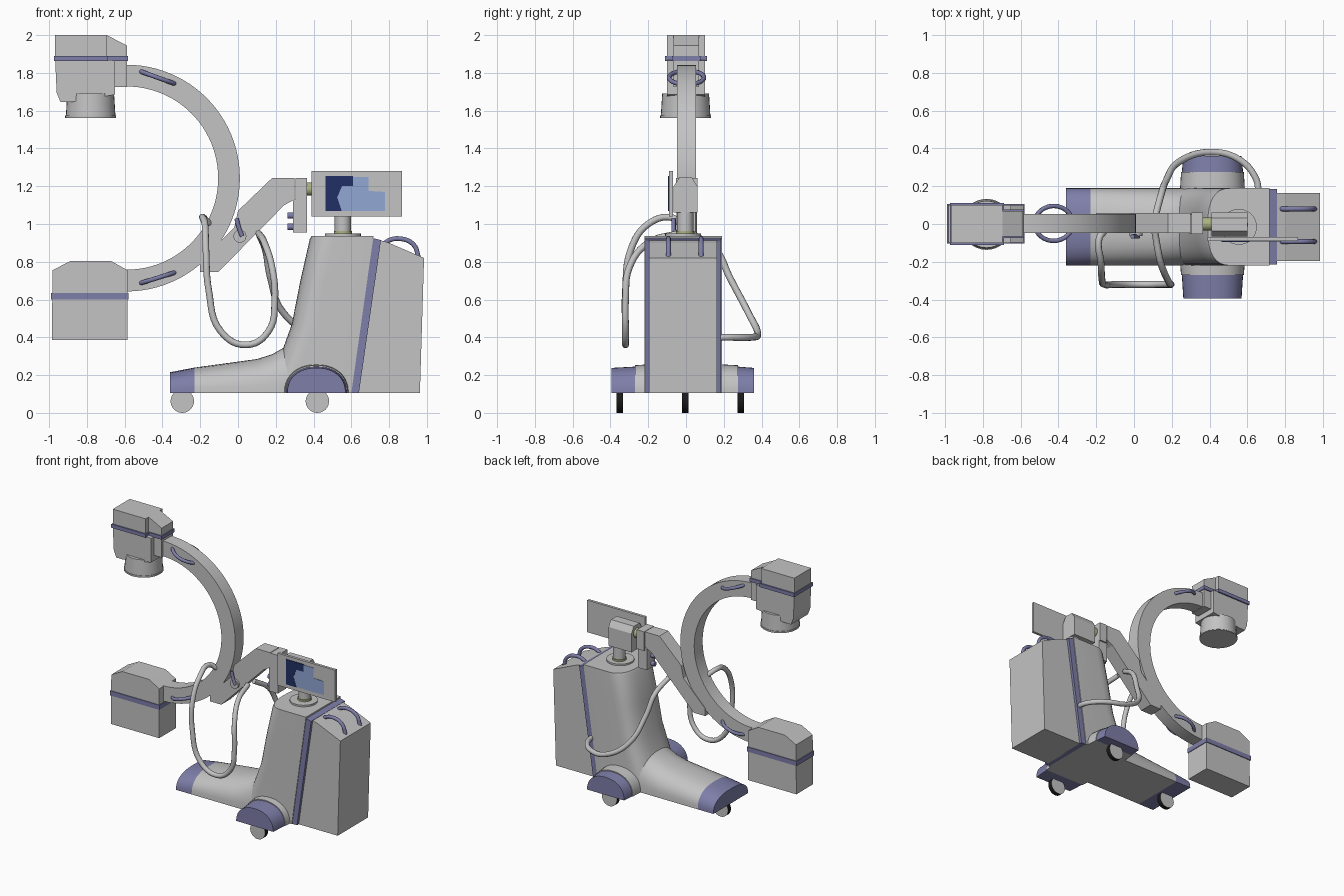
import bpy, bmesh, math
from mathutils import Vector, Matrix

old = bpy.data.objects.get("Cube")
if old:
    bpy.data.objects.remove(old)


def material(name, r, g, b):
    m = bpy.data.materials.new(name)
    m.use_nodes = True
    m.diffuse_color = (r, g, b, 1)
    m.node_tree.nodes["Principled BSDF"].inputs["Base Color"].default_value = (r, g, b, 1)
    return m


GREY = material("light grey", .55, .55, .55)
BLUE = material("slate blue", .21, .21, .40)
BLACK = material("rubber black", .01, .01, .01)
OLIVE = material("pale olive", .42, .45, .22)
NAVY = material("screen navy", .015, .03, .13)
SKY = material("screen sky blue", .29, .39, .66)
MID = -.015   # centre line of the cart
ARM = .003    # centre line of the arm


def finish(name, bm, mats, smooth=False, rule=None):
    """Turn a bmesh into an object; rule gives a material index per face."""
    bmesh.ops.recalc_face_normals(bm, faces=bm.faces[:])
    bm.normal_update()
    if rule:
        for f in bm.faces:
            f.material_index = rule(f)
    me = bpy.data.meshes.new(name)
    bm.to_mesh(me)
    bm.free()
    for m in mats:
        me.materials.append(m)
    ob = bpy.data.objects.new(name, me)
    bpy.context.collection.objects.link(ob)
    if smooth:
        bpy.ops.object.select_all(action='DESELECT')
        ob.select_set(True)
        bpy.context.view_layer.objects.active = ob
        bpy.ops.object.shade_smooth_by_angle(angle=math.radians(35))
    return ob


def loft(name, rings, mats, smooth=False, rule=None):
    """Skin equal-length rings of points and cap both ends."""
    bm = bmesh.new()
    vs = [[bm.verts.new(p) for p in ring] for ring in rings]
    n = len(vs[0])
    for a, b in zip(vs, vs[1:]):
        for i in range(n):
            j = (i + 1) % n
            bm.faces.new((a[i], a[j], b[j], b[i]))
    bm.faces.new(vs[0])
    bm.faces.new(vs[-1])
    return finish(name, bm, mats, smooth, rule)


def prism(name, profile, y0, y1, mat, smooth=False):
    """Extrude an x-z profile along y."""
    return loft(name, [[(x, y, z) for x, z in profile] for y in (y0, y1)], [mat], smooth)


def box(name, x0, x1, y0, y1, z0, z1, mat):
    return prism(name, [(x0, z0), (x1, z0), (x1, z1), (x0, z1)], y0, y1, mat)


def cylinder(name, centre, r, depth, axis, mats, r2=None, rule=None):
    bm = bmesh.new()
    turn = Vector((0, 0, 1)).rotation_difference(Vector(axis)).to_matrix().to_4x4()
    bmesh.ops.create_cone(bm, cap_ends=True, segments=32, radius1=r, radius2=r2 or r,
                          depth=depth, matrix=Matrix.Translation(centre) @ turn)
    return finish(name, bm, mats, True, rule)


def tube(name, points, r, mat, closed=False):
    """Round pipe through the points."""
    cu = bpy.data.curves.new(name, 'CURVE')
    cu.dimensions = '3D'
    cu.bevel_depth, cu.bevel_resolution, cu.resolution_u = r, 3, 6
    cu.use_fill_caps = True
    sp = cu.splines.new('BEZIER')
    sp.bezier_points.add(len(points) - 1)
    for bp, p in zip(sp.bezier_points, points):
        bp.co = p
        bp.handle_left_type = bp.handle_right_type = 'AUTO'
    sp.use_cyclic_u = closed
    cu.materials.append(mat)
    ob = bpy.data.objects.new(name, cu)
    bpy.context.collection.objects.link(ob)
    bpy.ops.object.select_all(action='DESELECT')
    ob.select_set(True)
    bpy.context.view_layer.objects.active = ob
    bpy.ops.object.convert(target='MESH')
    bpy.ops.object.shade_smooth_by_angle(angle=math.radians(50))


def arch(half, height, n=20, power=.8):
    """Half-oval outline standing on the cart floor."""
    out = []
    for i in range(n + 1):
        a = math.pi * i / n
        c = math.cos(a)
        out.append((math.copysign(abs(c) ** power, c) * half, .105 + height * math.sin(a) ** power))
    return out


# Front leg, with a blue toe
stations = [(-.36, .11), (-.23, .135), (.1, .18), (.18, .205), (.25, .245), (.34, .33), (.5, .36)]
loft("front_leg", [[(x, MID + y, z) for y, z in arch(.205, h)] for x, h in stations],
     [GREY, BLUE], True, lambda f: int(f.calc_center_median().x < -.24))

# Tower: rounded nose, flat back leaning with the rear seam
rings = []
for z, x0 in [(.105, .15), (.345, .24), (.47, .285), (.7, .33), (.92, .38), (.937, .39)]:
    x1 = .6 + .115 * (z - .105) / .815
    ring = [(x1, MID - .205, z)]
    for i in range(17):
        a = math.pi * (i / 16 - .5)
        s = math.sin(a)
        ring.append((x0 + .13 * (1 - math.cos(a) ** .75),
                     MID + .205 * math.copysign(abs(s) ** .75, s), z))
    rings.append(ring + [(x1, MID + .205, z)])
loft("tower", rings, [GREY], True)

# Blue seam and rear cabinet
prism("seam_strip", [(.597, .105), (.64, .105), (.757, .915), (.714, .925)], MID - .2, MID + .2, BLUE)
prism("rear_cabinet", [(.63, .105), (.963, .105), (.985, .82), (.8, .9), (.74, .918)],
      MID - .18, MID + .18, GREY)
for y in (-.093, .08):
    tube("rear_handle", [(.765, y, .88), (.79, y, .908), (.86, y, .922), (.93, y, .89), (.957, y, .82)],
         .013, BLUE)

# Side feet and wheels
for side, inner, seam, outer in [("right", -.15, -.27, -.395), ("left", .12, .275, .36)]:
    for part, a, b, w, h, mat in [("fender", inner, seam, .175, .155, GREY),
                                  ("foot", seam, outer, .162, .14, BLUE)]:
        loft(f"{side}_{part}", [[(.415 + x, y, z) for x, z in arch(w * k, h * k, 20, .9)]
                                for y, k in ((a, 1), (b, .95))], [mat], True)
for x, y in [(-.295, -.005), (.42, -.35), (.42, .29)]:
    cylinder("wheel", (x, y, .062), .062, .034, (0, 1, 0), [BLACK, GREY],
             rule=lambda f: int(abs(f.normal.y) > .9))
    box("wheel_fork", x - .02, x + .02, y - .012, y + .012, .09, .13, GREY)

# Neck and shoulder
cylinder("turntable", (.555, MID, .942), .095, .014, (0, 0, 1), [GREY])
cylinder("neck_ring", (.555, -.004, .955), .048, .014, (0, 0, 1), [OLIVE])
cylinder("neck", (.555, -.004, 1.03), .043, .2, (0, 0, 1), [GREY])
section = [(-.065, 1.06), (.06, 1.06), (.06, 1.2), (.032, 1.245), (-.036, 1.245), (-.065, 1.2)]
loft("shoulder", [[(x, y, z) for y, z in section] for x in (.41, .6)], [GREY])
cylinder("shoulder_joint", (.388, 0, 1.185), .035, .06, (1, 0, 0), [OLIVE])

# Monitor with painted screen areas
box("monitor", .39, .868, -.09, -.07, 1.04, 1.28, GREY)
prism("screen_picture", [(.53, 1.25), (.69, 1.25), (.69, 1.175), (.777, 1.17), (.777, 1.07), (.5, 1.07)],
      -.093, -.089, SKY)
prism("screen_shadow", [(.463, 1.255), (.61, 1.255), (.61, 1.2), (.55, 1.2), (.525, 1.14), (.55, 1.068),
                        (.463, 1.068)], -.095, -.089, NAVY)

# Support arm with control box
prism("support_arm", [(.18, 1.243), (.3, 1.243), (.3, 1.13), (.245, 1.1), (-.105, .745), (-.2, .745),
                      (-.2, .8), (-.02, .98), (.0, 1.07)], ARM - .05, ARM + .055, GREY)
box("arm_end", .304, .365, -.053, .062, 1.1, 1.243, GREY)
box("control_box", .29, .365, -.05, .05, .955, 1.13, GREY)
for z in (.985, 1.045):
    cylinder("control_knob", (.277, -.01, z), .017, .03, (1, 0, 0), [BLUE])
cylinder("clamp_disc", (.01, -.053, .935), .034, .02, (0, 1, 0), [GREY])
tube("clamp_lever", [(.022, -.066, .935), (.005, -.066, .98), (-.008, -.066, 1.03)], .012, BLUE)

# C-shaped arc
rings = []
for i in range(49):
    a = math.pi * (i / 48 - .5)
    rings.append([(-.59 + r * math.cos(a), ARM + y, 1.243 + r * math.sin(a))
                  for r, y in ((.485, -.05), (.6, -.05), (.6, .05), (.485, .05))])
loft("c_arc", rings, [GREY], True)

# Oval grips around the arc
for z, tilt in ((1.775, -.36), (.715, .31)):
    ring = [(i * math.tau / 16) for i in range(16)]
    tube("arc_grip", [(-.425 + .1 * math.cos(a), ARM + .092 * math.sin(a), z + .1 * tilt * math.cos(a))
                      for a in ring], .012, BLUE, True)

# Upper head
prism("upper_head", [(-.968, 2), (-.695, 2), (-.695, 1.87), (-.65, 1.865), (-.65, 1.685), (-.885, 1.645),
                     (-.94, 1.645), (-.96, 1.695), (-.968, 1.87)], -.1, .1, GREY)
prism("upper_head_neck", [(-.71, 2), (-.695, 2), (-.588, 1.945), (-.588, 1.725), (-.71, 1.725)],
      -.065, .07, GREY)
box("upper_band", -.974, -.688, -.11, .11, 1.863, 1.89, BLUE)
box("upper_band_neck", -.7, -.582, -.073, .078, 1.863, 1.89, BLUE)
cylinder("collimator", (-.78, -.002, 1.625), .132, .13, (0, 0, 1), [GREY], .124)
cylinder("collimator_rim", (-.78, -.002, 1.568), .135, .012, (0, 0, 1), [GREY])

# Lower head
prism("lower_head", [(-.985, .385), (-.585, .385), (-.585, .755), (-.67, .803), (-.89, .803), (-.982, .755)],
      -.098, .1, GREY)
box("lower_band", -.99, -.58, -.104, .106, .6, .635, BLUE)

# Cables
tube("front_cable", [(-.15, -.03, 1.0), (-.185, -.08, 1.035), (-.175, -.2, 1.0), (-.17, -.29, .87),
                     (-.155, -.32, .65), (-.09, -.32, .43), (.045, -.32, .36), (.16, -.32, .43),
                     (.195, -.32, .6), (.18, -.3, .77), (.14, -.2, .9), (.11, -.04, .95)], .018, GREY)
tube("rear_cable", [(.11, .03, .95), (.145, .16, .86), (.17, .23, .72), (.24, .33, .53), (.4, .38, .42),
                    (.55, .345, .4), (.645, .24, .4), (.66, .15, .4)], .018, GREY)
